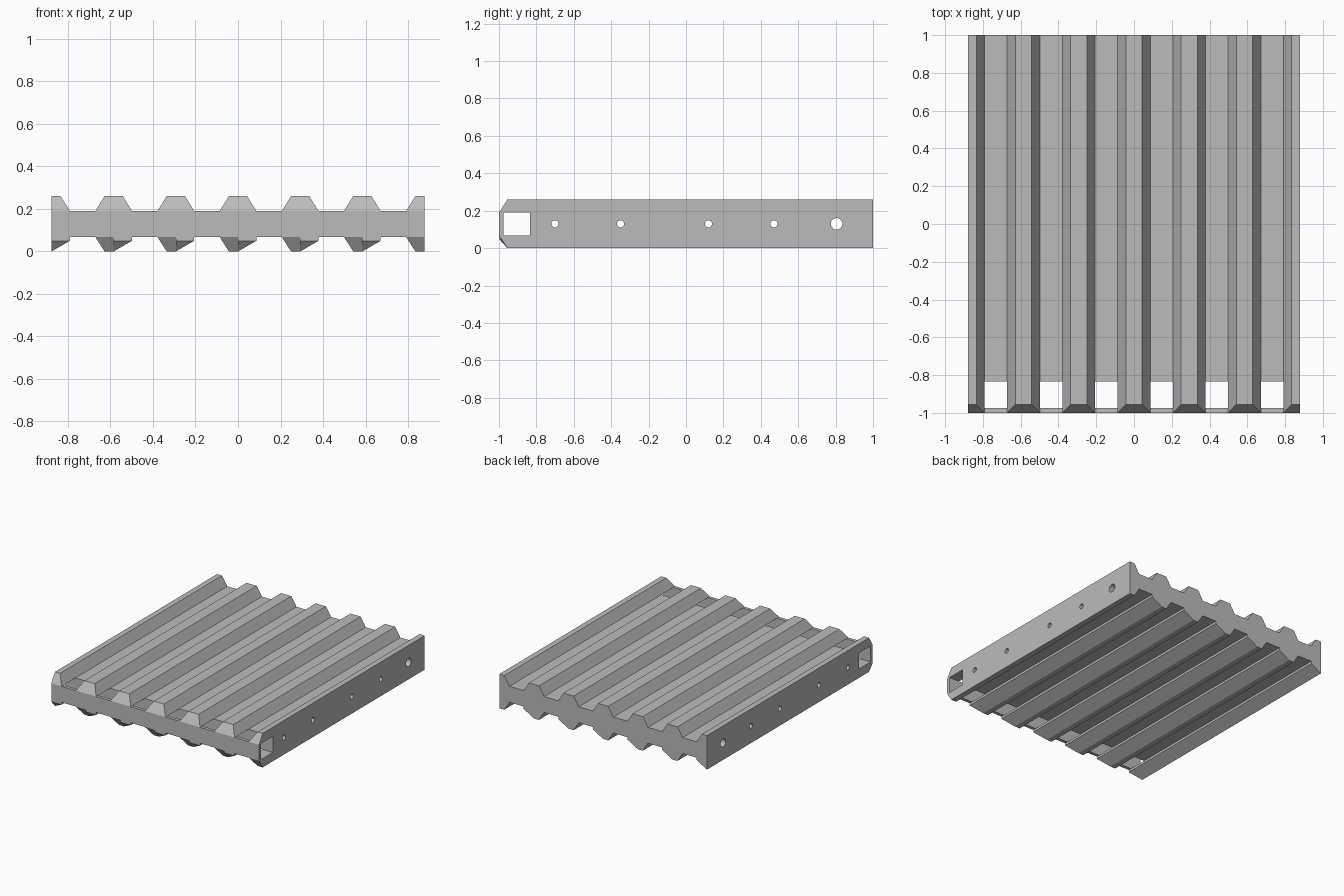
import bpy, bmesh, math

if "Cube" in bpy.data.objects:
    bpy.data.objects.remove(bpy.data.objects["Cube"], do_unlink=True)

HALF, PERIOD, BACK, FRONT = 0.8775, 0.2925, 1.0, -1.0
LOW, STEP, HIGH, TOP = 0.068, 0.05, 0.19, 0.26
CHAMFER, BASE, CREST = 0.045, 0.0865, 0.043

grey = bpy.data.materials.new("plain_grey")
grey.use_nodes = True
grey.diffuse_color = (0.5, 0.5, 0.5, 1)
grey.node_tree.nodes["Principled BSDF"].inputs["Base Color"].default_value = (0.5, 0.5, 0.5, 1)


def finish(name, bm):
    bmesh.ops.recalc_face_normals(bm, faces=bm.faces)
    mesh = bpy.data.meshes.new(name)
    bm.to_mesh(mesh)
    bm.free()
    mesh.materials.append(grey)
    obj = bpy.data.objects.new(name, mesh)
    bpy.context.collection.objects.link(obj)
    return obj


def bar(name, profile, front=lambda z: FRONT, back=BACK):
    """Extrude an (x, z) profile along y, with a front end that may slope with z."""
    bm = bmesh.new()
    a = [bm.verts.new((x, front(z), z)) for x, z in profile]
    b = [bm.verts.new((x, back, z)) for x, z in profile]
    bm.faces.new(a)
    bm.faces.new(b[::-1])
    for i in range(len(a)):
        j = (i + 1) % len(a)
        bm.faces.new((a[j], a[i], b[i], b[j]))
    return finish(name, bm)


def slope(z_front, z_end):
    return lambda z: FRONT + CHAMFER * (z - z_front) / (z_end - z_front)


# Flat core: front rail and main plate, with the square channel between them
core = [(-HALF, LOW), (HALF, LOW), (HALF, HIGH), (-HALF, HIGH)]
bar("front_rail", core, back=-0.975)
plate = bar("main_plate", core, front=lambda z: -0.833)

# Cross holes drilled through the plate from side to side
for y, r in ((-0.70, 0.019), (-0.35, 0.019), (0.12, 0.019), (0.47, 0.019), (0.805, 0.031)):
    bpy.ops.mesh.primitive_cylinder_add(vertices=32, radius=r, depth=2,
                                        location=(0, y, 0.13), rotation=(0, math.pi / 2, 0))
    cutter = bpy.context.object
    cutter.name = "hole_cutter"
    cut = plate.modifiers.new("cross_hole", 'BOOLEAN')
    cut.operation, cut.object, cut.solver = 'DIFFERENCE', cutter, 'EXACT'
    bpy.context.view_layer.objects.active = plate
    bpy.ops.object.modifier_apply(modifier=cut.name)
    bpy.data.objects.remove(cutter, do_unlink=True)

# Ribs above and below; the two outermost ribs are cut in half at the sides
for i in range(7):
    c = -HALF + i * PERIOD
    first, last = i == 0, i == 6
    top = [(c - BASE, HIGH), (c - CREST, TOP), (c + CREST, TOP), (c + BASE, HIGH)]
    if first:
        top[:2] = [(c, HIGH), (c, TOP)]
    if last:
        top[2:] = [(c, TOP), (c, HIGH)]
    bar("top_rib", top, slope(HIGH, TOP))
    if not first:
        bar("lower_rib", [(c - BASE, LOW), (c, LOW), (c, 0), (c - CREST, 0)], slope(LOW, 0))
    if not last:
        bar("lower_step", [(c, LOW), (c + BASE, LOW), (c + BASE, STEP), (c, STEP)])
        bar("lower_wedge", [(c, STEP), (c + BASE, STEP), (c, 0)], slope(STEP, 0))
